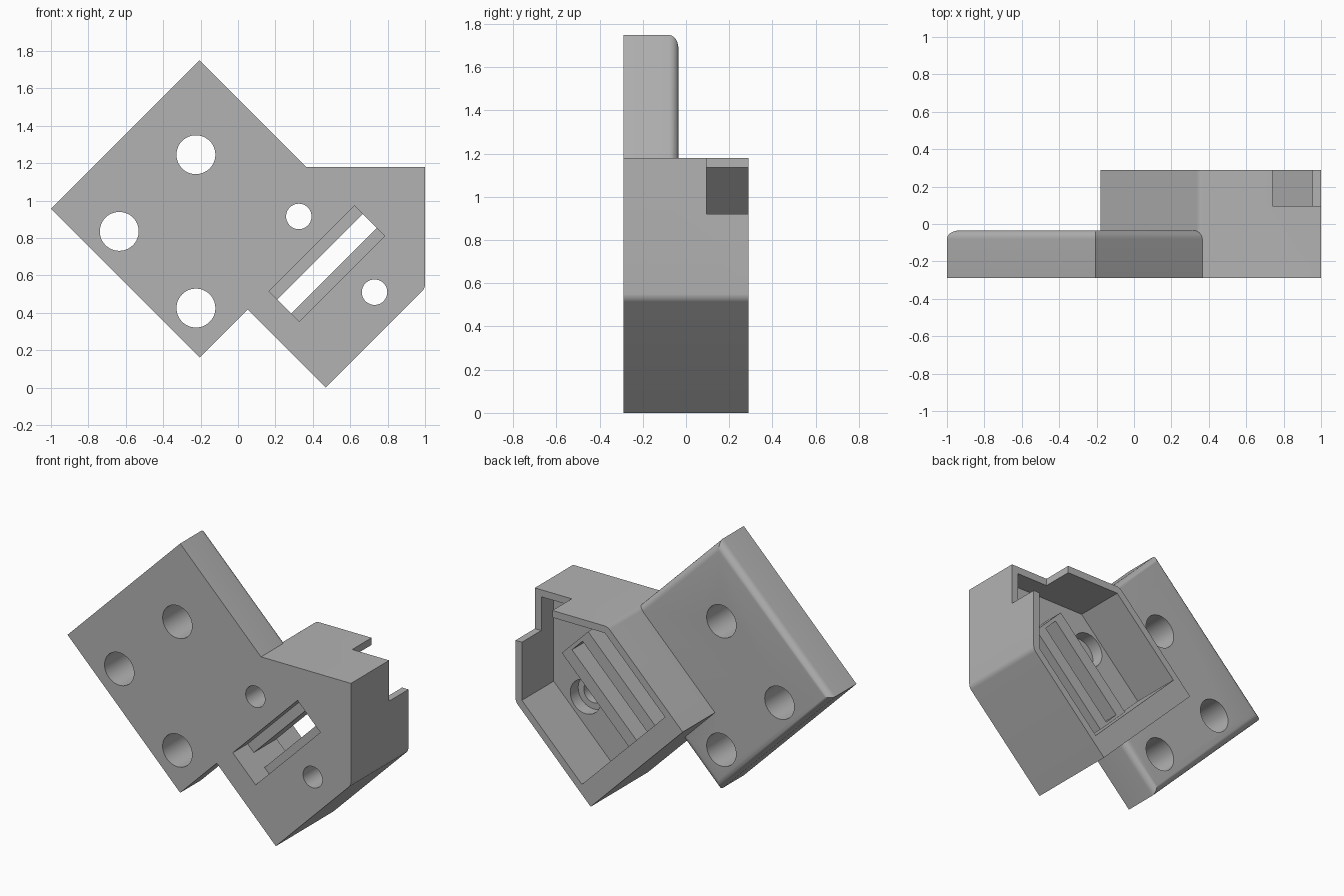
import bpy, bmesh, math
from mathutils import Vector

if "Cube" in bpy.data.objects:
    bpy.data.objects.remove(bpy.data.objects["Cube"])

R = math.sqrt(0.5)
FRONT, BACK, PLATE_BACK, FLOOR = -0.29, 0.29, -0.035, -0.03

grey = bpy.data.materials.new("plain_grey")
grey.use_nodes = True
grey.diffuse_color = (0.45, 0.45, 0.45, 1)
grey.node_tree.nodes["Principled BSDF"].inputs["Base Color"].default_value = (0.45, 0.45, 0.45, 1)


def diag(u, v):
    """Point from diagonal axes: u runs up-right, v runs up-left."""
    return ((u - v) * R, (u + v) * R)


def diag_rect(u0, u1, v0, v1):
    return [diag(u0, v0), diag(u1, v0), diag(u1, v1), diag(u0, v1)]


def prism(name, pts, y0, y1, round_if=None, radius=0.04):
    """Extrude an (x, z) outline along y, rounding the chosen edges."""
    bm = bmesh.new()
    face = bm.faces.new([bm.verts.new((x, y0, z)) for x, z in pts])
    ext = bmesh.ops.extrude_face_region(bm, geom=[face])
    moved = [g for g in ext["geom"] if isinstance(g, bmesh.types.BMVert)]
    bmesh.ops.translate(bm, verts=moved, vec=(0, y1 - y0, 0))
    bmesh.ops.recalc_face_normals(bm, faces=bm.faces)
    if round_if:
        edges = [e for e in bm.edges if round_if(*[v.co for v in e.verts])]
        bmesh.ops.bevel(bm, geom=edges, offset=radius, segments=6,
                        profile=0.5, affect='EDGES')
    mesh = bpy.data.meshes.new(name)
    bm.to_mesh(mesh)
    bm.free()
    obj = bpy.data.objects.new(name, mesh)
    bpy.context.collection.objects.link(obj)
    mesh.materials.append(grey)
    return obj


def circle(cx, cz, r, n=48):
    return [(cx + r * math.cos(2 * math.pi * i / n),
             cz + r * math.sin(2 * math.pi * i / n)) for i in range(n)]


def combine(target, other, operation):
    """Apply a boolean and discard the helper."""
    other.hide_render = True
    mod = target.modifiers.new("combine", 'BOOLEAN')
    mod.operation, mod.solver, mod.object = operation, 'EXACT', other
    bpy.ops.object.select_all(action='DESELECT')
    bpy.context.view_layer.objects.active = target
    target.select_set(True)
    bpy.ops.object.modifier_apply(modifier=mod.name)
    bpy.data.objects.remove(other)


# Housing block, with two softened corners
soft = [Vector((1, 0.53)), Vector((0.35, 1.18))]


def soft_corner(a, b):
    return abs(a.y - b.y) > 0.1 and any((Vector((a.x, a.z)) - s).length < 0.01 for s in soft)


bracket = prism("mounting_bracket",
                [(-0.18, 0.65), (0.47, 0), (1, 0.53), (1, 1.18), (0.35, 1.18)],
                FRONT, BACK, soft_corner, 0.02)

# Square mounting plate, rounded around its back rim
plate = prism("plate", [(-1, 0.955), (-0.205, 0.16), (0.59, 0.955), (-0.205, 1.75)],
              FRONT, PLATE_BACK,
              lambda a, b: a.y > -0.1 and b.y > -0.1, 0.045)
combine(bracket, plate, 'UNION')

# Open cavity at the back
cavity = prism("cavity", [diag(0.465, -0.287), (0.955, 0.549), (0.955, 1.135),
                          (0.37, 1.135), diag(0.465, 0.542)], FLOOR, BACK + 0.1)
combine(bracket, cavity, 'DIFFERENCE')

# Notch through the top outer corner of the walls
notch = prism("notch", [(0.74, 0.92), (1.1, 0.92), (1.1, 1.3), (0.74, 1.3)], 0.095, BACK + 0.1)
combine(bracket, notch, 'DIFFERENCE')

# Raised guide on the cavity floor, then its front pocket and through slot
combine(bracket, prism("guide", diag_rect(0.44, 1.15, 0.0, 0.262), -0.1, 0.09), 'UNION')
combine(bracket, prism("pocket", diag_rect(0.481, 1.127, 0.018, 0.246), FRONT - 0.1, -0.14), 'DIFFERENCE')
combine(bracket, prism("slot", diag_rect(0.481, 1.127, 0.078, 0.184), -0.2, BACK), 'DIFFERENCE')

# Large plate holes
for x, z in [(-0.225, 1.245), (-0.635, 0.835), (-0.225, 0.425)]:
    combine(bracket, prism("plate_hole", circle(x, z, 0.104), -0.4, 0.1), 'DIFFERENCE')

# Screw holes with counterbores inside the cavity
for x, z in [(0.325, 0.915), (0.73, 0.51)]:
    combine(bracket, prism("screw_hole", circle(x, z, 0.068), -0.4, 0.1), 'DIFFERENCE')
    combine(bracket, prism("counterbore", circle(x, z, 0.108), -0.11, 0.1), 'DIFFERENCE')

bpy.ops.object.select_all(action='DESELECT')
bpy.context.view_layer.objects.active = bracket
bracket.select_set(True)
bpy.ops.object.shade_smooth_by_angle(angle=math.radians(30))
